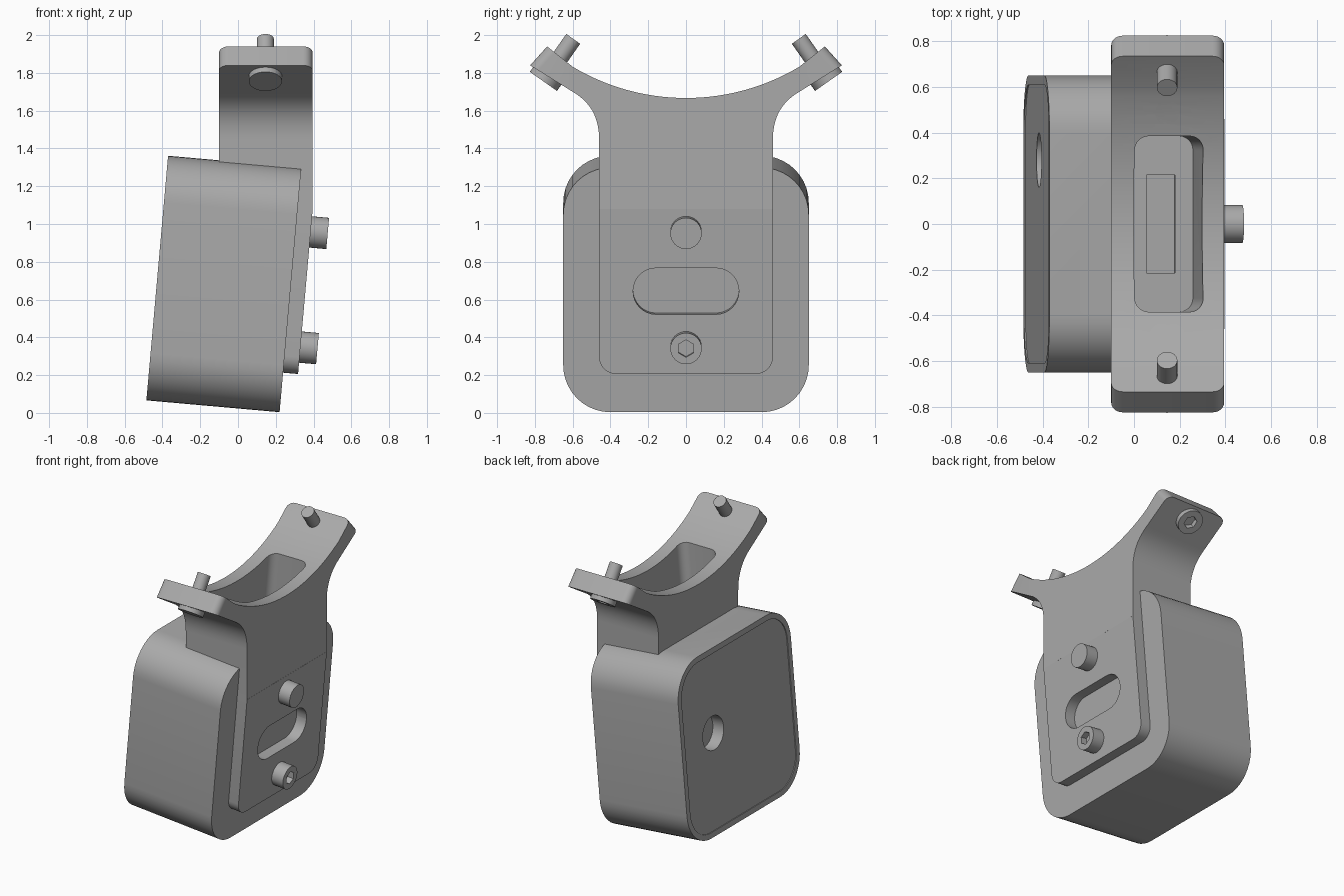
import bpy, bmesh
from math import sin, cos, pi, radians, asin
from mathutils import Matrix, Vector

if "Cube" in bpy.data.objects:
    bpy.data.objects.remove(bpy.data.objects["Cube"], do_unlink=True)

grey = bpy.data.materials.new("plain grey")
grey.use_nodes = True
grey.diffuse_color = (0.4, 0.4, 0.4, 1)
grey.node_tree.nodes["Principled BSDF"].inputs["Base Color"].default_value = (0.4, 0.4, 0.4, 1)

# Tilted frame of the housing, and the same frame turned so prisms run upward
TILT = Matrix.Translation((-0.075, 0, 0.6825)) @ Matrix.Rotation(radians(5.07), 4, 'Y')
UP = TILT @ Matrix.Rotation(-pi / 2, 4, 'Y')
parts = []


def finish(name, bm, matrix=Matrix()):
    bm.transform(matrix)
    bmesh.ops.recalc_face_normals(bm, faces=bm.faces)
    mesh = bpy.data.meshes.new(name)
    bm.to_mesh(mesh)
    bm.free()
    mesh.materials.append(grey)
    ob = bpy.data.objects.new(name, mesh)
    bpy.context.collection.objects.link(ob)
    parts.append(ob)
    return ob


def prism_mesh(outline, x0, x1):
    """Extrude a (y, z) outline from x0 to x1."""
    bm = bmesh.new()
    face = bm.faces.new([bm.verts.new((x0, y, z)) for y, z in outline])
    new = bmesh.ops.extrude_face_region(bm, geom=[face])["geom"]
    verts = [v for v in new if isinstance(v, bmesh.types.BMVert)]
    bmesh.ops.translate(bm, verts=verts, vec=(x1 - x0, 0, 0))
    return bm


def prism(name, outline, x0, x1, matrix=TILT):
    return finish(name, prism_mesh(outline, x0, x1), matrix)


def rounded(half_w, z0, z1, r_low, r_high=None, n=8):
    """Rounded rectangle, centred across, from z0 to z1."""
    r_high = r_low if r_high is None else r_high
    pts = []
    for k, (sy, z, sz, r) in enumerate([(1, z1, 1, r_high), (-1, z1, 1, r_high),
                                        (-1, z0, -1, r_low), (1, z0, -1, r_low)]):
        for i in range(n + 1 if r else 1):
            a = pi / 2 * (k + i / n)
            pts.append((sy * (half_w - r) + r * cos(a), z - sz * r + r * sin(a)))
    return pts


def rod(name, p0, p1, r, sides=32, tip=0):
    """Cylinder from p0 to p1, with an optional conical tip beyond p1."""
    p0, p1 = Vector(p0), Vector(p1)
    axis = p1 - p0
    bm = bmesh.new()
    bmesh.ops.create_cone(bm, cap_ends=True, segments=sides, radius1=r, radius2=r, depth=axis.length)
    if tip:
        cap = max(bm.faces, key=lambda f: f.calc_center_median().z)
        poked = bmesh.ops.poke(bm, faces=[cap])
        poked["verts"][0].co.z += tip
    turn = axis.to_track_quat('Z', 'Y').to_matrix().to_4x4()
    return finish(name, bm, Matrix.Translation((p0 + p1) / 2) @ turn)


def cut(targets, cutter):
    for ob in targets:
        mod = ob.modifiers.new("cut", 'BOOLEAN')
        mod.operation = 'DIFFERENCE'
        mod.solver = 'EXACT'
        mod.object = cutter
        bpy.context.view_layer.objects.active = ob
        bpy.ops.object.modifier_apply(modifier=mod.name)
    parts.remove(cutter)
    bpy.data.objects.remove(cutter, do_unlink=True)


def screw(name, face, inward, head_r, head_len):
    """Screw head with a hexagonal socket sunk into its outer face."""
    face, inward = Vector(face), Vector(inward).normalized()
    head = rod(name, face, face + inward * head_len, head_r)
    cut([head], rod("socket", face - inward * 0.02, face + inward * 0.045, 0.046, 6))


# Housing with a shallow recessed front panel and two round openings
housing = prism("housing", rounded(0.65, -0.65, 0.65, 0.25, n=10), -0.354, 0.354)
cut([housing], prism("panel_recess", rounded(0.61, -0.61, 0.61, 0.21, n=10), -0.4, -0.348))
for y in (-0.28, 0.28):
    cut([housing], rod("opening", TILT @ Vector((-0.4, y, 0.06)), TILT @ Vector((-0.26, y, 0.06)), 0.12))

# Mounting plate on the housing, with a long slot
plate = prism("mounting_plate", rounded(0.46, -0.44, 0.437, 0.09, 0), 0.3, 0.4335)
cut([plate], prism("slot", rounded(0.28, -0.123, 0.123, 0.122), 0.354, 0.5))

# Saddle bracket: mirrored outline with a concave top and two raised arms
half = [(0.46, 1.08)]
for i in range(11):
    t = i / 10
    half.append(((1 - t * t) * 0.46 + t * t * 0.60,
                 (1 - t) ** 2 * 1.45 + 2 * t * (1 - t) * 1.62 + t * t * 1.70))
half += [(0.825, 1.84), (0.735, 1.94)]
R = 1.17
end = asin(0.6 / R)
for i in range(14):
    a = end * (1 - i / 14)
    half.append((R * sin(a), 1.667 + R * (1 - cos(a))))
outline = half + [(0, 1.667)] + [(-y, z) for y, z in reversed(half)]
bm = prism_mesh(outline, -0.1, 0.395)
corners = [e for e in bm.edges if all(abs(v.co.y) > 0.7 for v in e.verts)
           and abs(e.verts[0].co.x - e.verts[1].co.x) < 0.01]
bmesh.ops.bevel(bm, geom=corners, offset=0.05, segments=6, profile=0.5, affect='EDGES')
bracket = finish("saddle_bracket", bm)

# Pocket down through the saddle, with the recesses in its floor
FLOOR = 0.554
both = [bracket, housing]
cut(both, prism("pocket", rounded(0.385, -0.285, 0.0135, 0.06), FLOOR, 1.3, UP))
cut(both, prism("floor_slot", rounded(0.215, -0.207, -0.082, 0), FLOOR - 0.03, FLOOR + 0.05, UP))
for x, y, r, tip in ((0.097, 0, 0.076, 0.04), (0.147, 0.28, 0.026, 0.015), (0.147, -0.28, 0.026, 0.015)):
    top, low = (TILT @ Vector((x, y, FLOOR + h)) for h in (0.05, -0.04))
    cut(both, rod("floor_hole", top, low, r, tip=tip))

# Drilled holes and clamping screws on both arms
for side, label in ((1, "back"), (-1, "front")):
    cut([bracket], rod("drilled_hole", (0.145, side * 0.49, 1.95), (0.145, side * 0.49, 1.70), 0.052, tip=0.03))
    face = (0.145, side * 0.755, 1.755)
    tip_end = (0.145, side * 0.597, 1.98)
    inward = Vector(tip_end) - Vector(face)
    screw(label + "_arm_screw_head", face, inward, 0.088, 0.075)
    rod(label + "_arm_screw_shank", Vector(face) + inward * 0.25, tip_end, 0.045, 24)

# Fixing screws on the mounting plate
for z, label in ((0.315, "upper"), (-0.297, "lower")):
    face = TILT @ Vector((0.524, 0, z))
    screw(label + "_plate_screw", face, TILT.to_3x3() @ Vector((-1, 0, 0)), 0.083, 0.12)

# Smooth curved walls, keep edges sharp
bpy.ops.object.select_all(action='DESELECT')
for ob in parts:
    ob.select_set(True)
bpy.context.view_layer.objects.active = housing
bpy.ops.object.shade_smooth_by_angle(angle=radians(25))
